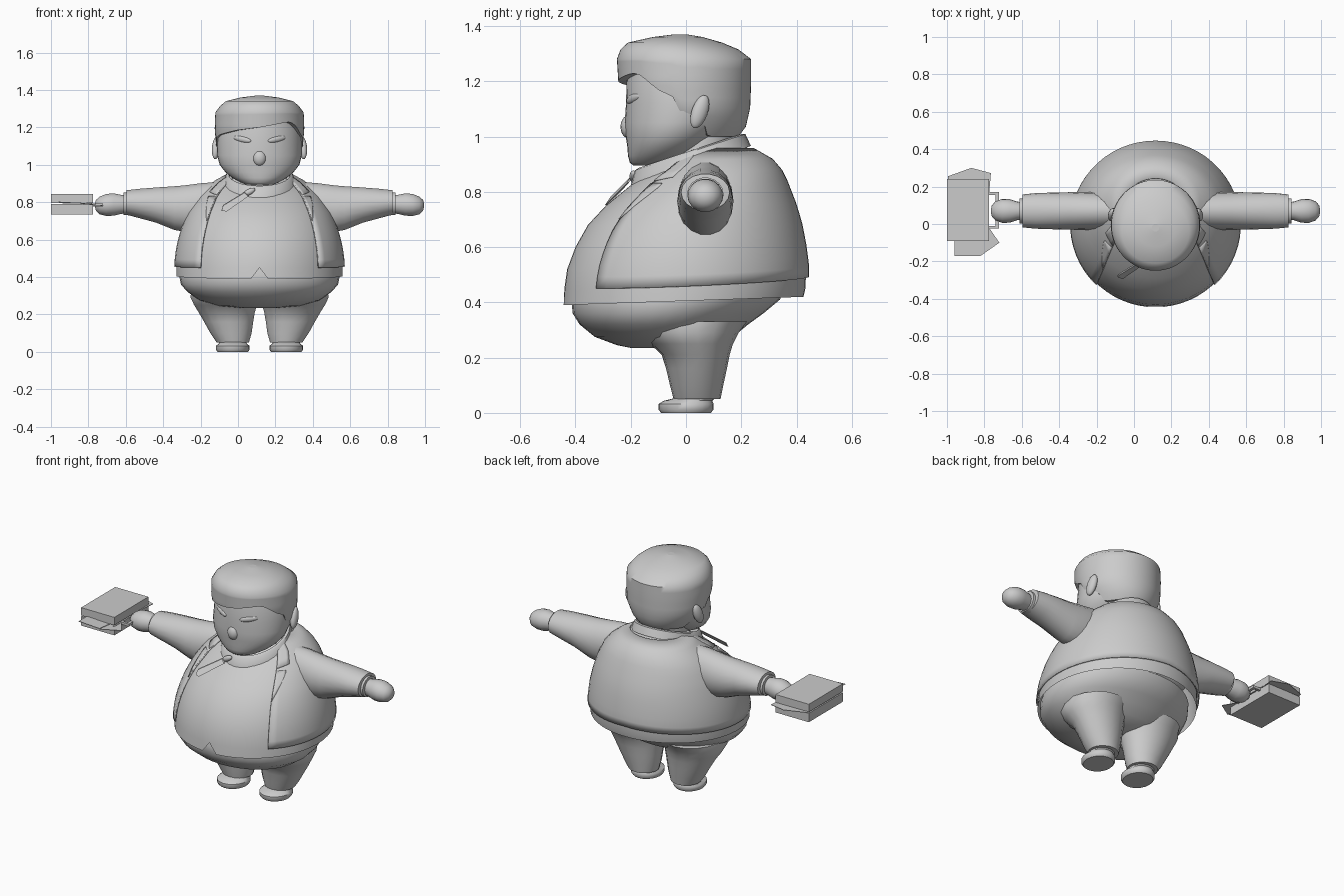
import bpy, bmesh, math
from mathutils import Vector

if "Cube" in bpy.data.objects:
    bpy.data.objects.remove(bpy.data.objects["Cube"])

CX = 0.115  # the figure's own centre line
mat = bpy.data.materials.new("plain_grey")
mat.diffuse_color = (0.6, 0.6, 0.6, 1)
mat.use_nodes = True
mat.node_tree.nodes["Principled BSDF"].inputs["Base Color"].default_value = mat.diffuse_color


def finish(name, bm, angle=50):
    bmesh.ops.recalc_face_normals(bm, faces=bm.faces)
    me = bpy.data.meshes.new(name)
    bm.to_mesh(me)
    bm.free()
    ob = bpy.data.objects.new(name, me)
    bpy.context.collection.objects.link(ob)
    me.materials.append(mat)
    bpy.ops.object.select_all(action='DESELECT')
    ob.select_set(True)
    bpy.context.view_layer.objects.active = ob
    if angle:
        bpy.ops.object.shade_smooth_by_angle(angle=math.radians(angle))
    return ob


def loft(name, rings, closed=True, caps=True, angle=50):
    """Skin a list of equal-length point rings."""
    bm = bmesh.new()
    vs = [[bm.verts.new(p) for p in r] for r in rings]
    n = len(rings[0])
    for a, b in zip(vs, vs[1:]):
        for i in range(n if closed else n - 1):
            j = (i + 1) % n
            bm.faces.new((a[i], a[j], b[j], b[i]))
    if caps:
        bm.faces.new(vs[0])
        bm.faces.new(vs[-1])
    return finish(name, bm, angle)


def interp(rows, t):
    for a, b in zip(rows, rows[1:]):
        if t <= b[0]:
            f = max(0, (t - a[0]) / (b[0] - a[0]))
            return [p + (q - p) * f for p, q in zip(a[1:], b[1:])]
    return rows[-1][1:]


def surf(rows, z, deg, off=0.0, cx=CX):
    """Point on a body of (z, half width, front y, back y) rows; 0 deg = front."""
    hw, yf, yb = interp(rows, z)
    a = math.radians(deg)
    return Vector((cx + (hw + off) * math.sin(a),
                   (yf + yb) / 2 - ((yb - yf) / 2 + off) * math.cos(a), z))


def body(name, rows, n=32, cx=CX, caps=True, angle=50):
    return loft(name, [[surf(rows, r[0], 360 * i / n, 0, cx) for i in range(n)]
                       for r in rows], caps=caps, angle=angle)


def ball(name, loc, size, rot=(0, 0, 0)):
    bm = bmesh.new()
    bmesh.ops.create_uvsphere(bm, u_segments=16, v_segments=10, radius=1)
    ob = finish(name, bm, 60)
    ob.location, ob.scale, ob.rotation_euler = loc, size, rot
    return ob


def box(name, lo, hi):
    bm = bmesh.new()
    bmesh.ops.create_cube(bm, size=1)
    for v in bm.verts:
        v.co = [l + (h - l) * (c + 0.5) for l, h, c in zip(lo, hi, v.co)]
    return finish(name, bm, 0)


def plate(name, pts, vec):
    """Thin solid from an outline of points."""
    bm = bmesh.new()
    f = bm.faces.new([bm.verts.new(p) for p in pts])
    ext = bmesh.ops.extrude_face_region(bm, geom=[f])
    bmesh.ops.translate(bm, vec=vec, verts=[v for v in ext['geom']
                                            if isinstance(v, bmesh.types.BMVert)])
    bm.faces.new([v for v in f.verts]) if not f.is_valid else None
    return finish(name, bm, 0)


# Shirt: open shell with a small notch at the front hem
SHIRT = [(.39, .445, -.445, .425), (.45, .445, -.44, .432), (.52, .44, -.43, .435),
         (.6, .425, -.40, .425), (.68, .40, -.355, .41), (.75, .37, -.29, .39),
         (.84, .315, -.18, .355), (.9, .25, -.085, .325), (.945, .175, -.02, .265),
         (.96, .14, 0, .22)]
N = 60
rings = [[surf(SHIRT, r[0], 360 * i / N) for i in range(N)] for r in SHIRT]
for p in rings[0]:
    p.z += .03 * (p.y + .445) / .87
rings[0][0] = surf(SHIRT, .449, 0)
loft("shirt", rings, caps=False)


# Jacket: outer shell that is open at the front, with lapels
def shell(name, a0, a1, low, high, off, n, m=12, thick=.008):
    cols = [a0 + (a1 - a0) * i / n for i in range(n + 1)]
    pts = [[surf(SHIRT, low(a) + (high(a) - low(a)) * j / m, a, off) for a in cols]
           for j in range(m + 1)]
    ob = loft(name, pts, closed=False, caps=False)
    s = ob.modifiers.new("thickness", 'SOLIDIFY')
    s.thickness, s.offset = thick, 0
    return ob


shell("jacket", 44, 316, lambda a: .45 + .05 * (1 - math.cos(math.radians(a - 44))) / 2
      if a < 180 else .45 + .05 * (1 - math.cos(math.radians(316 - a))) / 2,
      lambda a: .955, .008, 44)
for s, side in ((1, "left"), (-1, "right")):
    shell("lapel_lower_" + side, s * 44, s * 54,
          lambda a: .70 + .012 * (abs(a) - 44), lambda a: .83, .014, 4, 4, .006)
    shell("lapel_upper_" + side, s * 44, s * 58,
          lambda a: .84 + .001 * (abs(a) - 44), lambda a: .95, .014, 4, 4, .006)

# Trousers: bowl-shaped seat and two tapering legs
body("trouser_seat", [(.235, .10, -.20, .02), (.245, .22, -.25, .10),
                      (.275, .32, -.33, .17), (.32, .385, -.385, .225),
                      (.36, .42, -.41, .28), (.41, .43, -.415, .34),
                      (.46, .42, -.40, .36)], 36)
LEG = [(.05, .0875, -.045, .125, .1425), (.1, .112, -.058, .135, .1525),
       (.16, .133, -.072, .148, .165), (.21, .152, -.088, .158, .175),
       (.25, .17, -.13, .17, .182), (.29, .185, -.17, .19, .187),
       (.33, .18, -.2, .22, .187)]
for s, side in ((1, "left"), (-1, "right")):
    loft("trouser_leg_" + side, [[surf([r[:4]], r[0], 20 * i, 0, CX + s * r[4])
                                  for i in range(18)] for r in LEG])
    body("shoe_" + side, [(0, .082, -.09, .09), (.012, .09, -.10, .10),
                          (.032, .09, -.10, .10), (.044, .075, -.08, .095),
                          (.056, .07, -.03, .11)], 20, CX + s * .143)


# Arms: sleeve, cuff and mitten hand
def limb(name, rows, s, n=18):
    """Rows of (offset from centre, y radius, low z, high z)."""
    loft(name, [[(CX + s * x, .07 + ry * math.cos(2 * math.pi * i / n),
                  (z0 + z1) / 2 + (z1 - z0) / 2 * math.sin(2 * math.pi * i / n))
                 for i in range(n)] for x, ry, z0, z1 in rows])


for s, side in ((1, "left"), (-1, "right")):
    limb("sleeve_" + side, [(.2, .09, .66, .91), (.3, .10, .64, .905), (.4, .102, .64, .892),
                            (.455, .10, .65, .887), (.555, .098, .69, .88),
                            (.64, .095, .713, .873), (.71, .088, .732, .865),
                            (.712, .07, .74, .857)], s)
    limb("cuff_" + side, [(.69, .066, .728, .852), (.726, .066, .732, .852),
                          (.728, .05, .745, .84)], s)
    limb("hand_" + side, [(.70, .045, .74, .835), (.74, .05, .737, .84),
                          (.78, .063, .727, .848), (.82, .064, .726, .845),
                          (.855, .052, .735, .83), (.875, .03, .755, .812),
                          (.88, .008, .775, .79)], s)

# Neck and sloping collar
body("neck", [(.84, .15, -.12, .18), (1.0, .14, -.06, .18), (1.08, .14, -.05, .18)], 24)


def slope_ring(hw, y0, y1, dz, n=32):
    pts = []
    for i in range(n):
        a = 2 * math.pi * i / n
        y = (y0 + y1) / 2 - (y1 - y0) / 2 * math.cos(a)
        pts.append((CX + hw * math.sin(a), y, .925 + .33 * (y - .02) + dz))
    return pts


loft("collar", [slope_ring(.195, -.20, .235, -.03), slope_ring(.178, -.185, .215, .02),
                slope_ring(.165, -.17, .20, .025), slope_ring(.15, -.15, .18, -.01)],
     caps=False)

# Tie: small knot and a strip swinging to the side
ball("tie_knot", (CX - .055, -.19, .855), (.035, .015, .016), (0, -.5, 0))
plate("tie_strip", [(.035, -.195, .855), (.055, -.205, .835), (-.06, -.285, .755),
                    (-.088, -.275, .757), (-.08, -.265, .785)], (0, -.009, -.004))

# Head, nose, eyes and ears
FACE = [(.895, .075, -.19, -.06), (.905, .10, -.203, -.02), (.93, .145, -.21, .03),
        (.96, .182, -.212, .07), (1.0, .213, -.218, .12), (1.05, .226, -.222, .16),
        (1.12, .226, -.217, .19), (1.2, .222, -.215, .2), (1.3, .18, -.19, .16)]
body("head", FACE, 36)
ball("nose", (CX, -.207, 1.035), (.036, .03, .042))
for s, side in ((1, "left"), (-1, "right")):
    ball("eye_" + side, (CX + s * .093, -.19, 1.137), (.054, .014, .017),
         (0, -s * .2, s * .45))
    ball("ear_" + side, (CX + s * .232, .05, 1.09), (.022, .03, .063), (-.35, 0, s * .25))

# Hair: cap with a side-swept fringe, sideburns and a closed rim
HAIR = [(1.0, .175, -.20, .19), (1.03, .195, -.21, .215), (1.1, .232, -.225, .232),
        (1.2, .24, -.245, .236), (1.28, .236, -.25, .236), (1.315, .21, -.237, .19),
        (1.34, .18, -.21, .13), (1.36, .10, -.12, .06), (1.37, .02, -.04, .0)]
EDGE_L = [(0, 1.2), (40, 1.23), (50, 1.22), (65, 1.17), (80, 1.14), (87, 1.05),
          (97, 1.04), (104, 1.06), (115, 1.0), (180, 1.0)]
EDGE_R = [(0, 1.2), (30, 1.185), (50, 1.17), (65, 1.16), (80, 1.14), (87, 1.05),
          (97, 1.04), (104, 1.06), (115, 1.0), (180, 1.0)]
ANGLES = [i * 360 / 60 for i in range(60)]
LOW = [interp(EDGE_L, a)[0] if a <= 180 else interp(EDGE_R, 360 - a)[0] for a in ANGLES]
rim = [surf(HAIR, z, a, -.035) for a, z in zip(ANGLES, LOW)]
rows = [[surf(HAIR, z + (1.28 - z) * j / 8, a) for a, z in zip(ANGLES, LOW)]
        for j in range(9)]
crown = [[surf(HAIR, r[0], a) for a in ANGLES] for r in HAIR[5:]]
hair = loft("hair", [rim] + rows + crown, caps=False)
bm = bmesh.new()
bm.from_mesh(hair.data)
bm.verts.ensure_lookup_table()
bm.faces.new(bm.verts[-60:])
bmesh.ops.recalc_face_normals(bm, faces=bm.faces)
bm.to_mesh(hair.data)
bm.free()

# Briefcase: two halves, loose papers squeezed between them, and a handle
box("case_top", (-1, -.09, .797), (-.775, .24, .845))
box("case_bottom", (-1, -.09, .735), (-.775, .24, .79))
plate("paper_back", [(-.995, .1, .796), (-.995, .255, .796), (-.87, .30, .796),
                     (-.765, .272, .79), (-.78, .1, .79)], (0, 0, .003))
plate("paper_front", [(-.96, .1, .8), (-.96, -.17, .8), (-.82, -.17, .793),
                      (-.78, .1, .792)], (0, 0, .003))
plate("paper_corner", [(-.84, 0, .79), (-.82, -.17, .789), (-.72, -.1, .78),
                       (-.775, -.02, .784)], (0, 0, .003))
box("handle_grip", (-.74, -.025, .778), (-.722, .17, .793))
box("handle_arm_front", (-.78, -.025, .778), (-.735, -.01, .793))
box("handle_arm_back", (-.78, .155, .778), (-.735, .17, .793))
